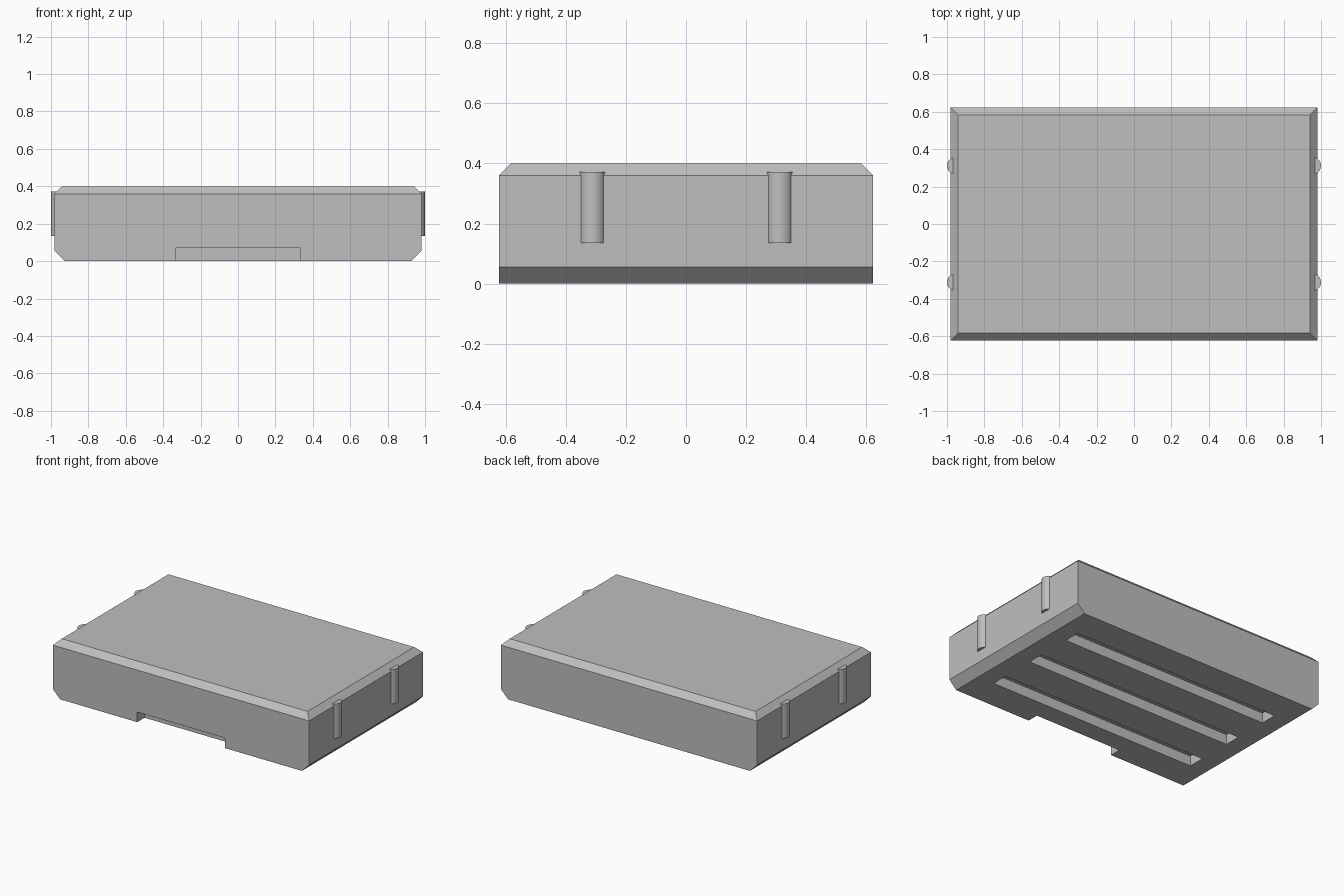
import bpy
import bmesh
from mathutils import Matrix, Vector

cube = bpy.data.objects.get("Cube")
if cube:
    bpy.data.objects.remove(cube, do_unlink=True)

WIDTH, DEPTH, HEIGHT = 1.96, 1.245, 0.4
RECESS = 0.07

# One plain grey for everything
grey = bpy.data.materials.new("plain grey")
grey.use_nodes = True
colour = (0.52, 0.52, 0.52, 1)
grey.diffuse_color = colour
grey.node_tree.nodes["Principled BSDF"].inputs["Base Color"].default_value = colour


def make_object(name, bm):
    mesh = bpy.data.meshes.new(name)
    bm.to_mesh(mesh)
    bm.free()
    mesh.materials.append(grey)
    obj = bpy.data.objects.new(name, mesh)
    bpy.context.collection.objects.link(obj)
    return obj


def box(size, centre):
    bm = bmesh.new()
    bmesh.ops.create_cube(bm, size=1, matrix=Matrix.Translation(centre) @ Matrix.Diagonal((*size, 1)))
    return bm


def chamfer(bm, test, offset):
    edges = [e for e in bm.edges if test(*(v.co for v in e.verts))]
    bmesh.ops.bevel(bm, geom=edges, offset=offset, segments=1, affect='EDGES')


def cut(target, name, size, centre):
    cutter = make_object(name, box(size, centre))
    cutter.hide_render = True
    mod = target.modifiers.new(name, 'BOOLEAN')
    mod.operation, mod.solver, mod.object = 'DIFFERENCE', 'EXACT', cutter
    bpy.context.view_layer.objects.active = target
    bpy.ops.object.modifier_apply(modifier=name)
    bpy.data.objects.remove(cutter, do_unlink=True)


# Body slab: chamfered all round the top, and along the two sides underneath
bm = box((WIDTH, DEPTH, HEIGHT), Vector((0, 0, HEIGHT / 2)))
chamfer(bm, lambda a, b: min(a.z, b.z) > HEIGHT - 0.01, 0.04)
chamfer(bm, lambda a, b: max(a.z, b.z) < 0.01 and abs(a.x - b.x) < 0.01, 0.055)
body = make_object("body", bm)

# Finger notch under the front edge, and three long slots underneath
cut(body, "front_notch", (0.67, 0.16, 2 * RECESS), (0, -DEPTH / 2, 0))
for i in (-1, 0, 1):
    cut(body, "bottom_slot", (1.6, 0.115, 2 * RECESS), (0, i * 0.35, 0))

# Rounded ribs, two on each side, half sunk into the body
LOW, HIGH = 0.135, 0.372
for side, x in (("left", 0.955), ("right", -0.955)):
    for end, y in (("front", -0.312), ("back", 0.312)):
        bm = bmesh.new()
        bmesh.ops.create_cone(bm, cap_ends=True, segments=32, radius1=0.045, radius2=0.045,
                              depth=HIGH - LOW,
                              matrix=Matrix.Translation((x, y, (LOW + HIGH) / 2)))
        for face in bm.faces:
            face.smooth = abs(face.normal.z) < 0.5
        for edge in bm.edges:
            edge.smooth = all(f.smooth for f in edge.link_faces)
        make_object(f"{end}_{side}_rib", bm)
